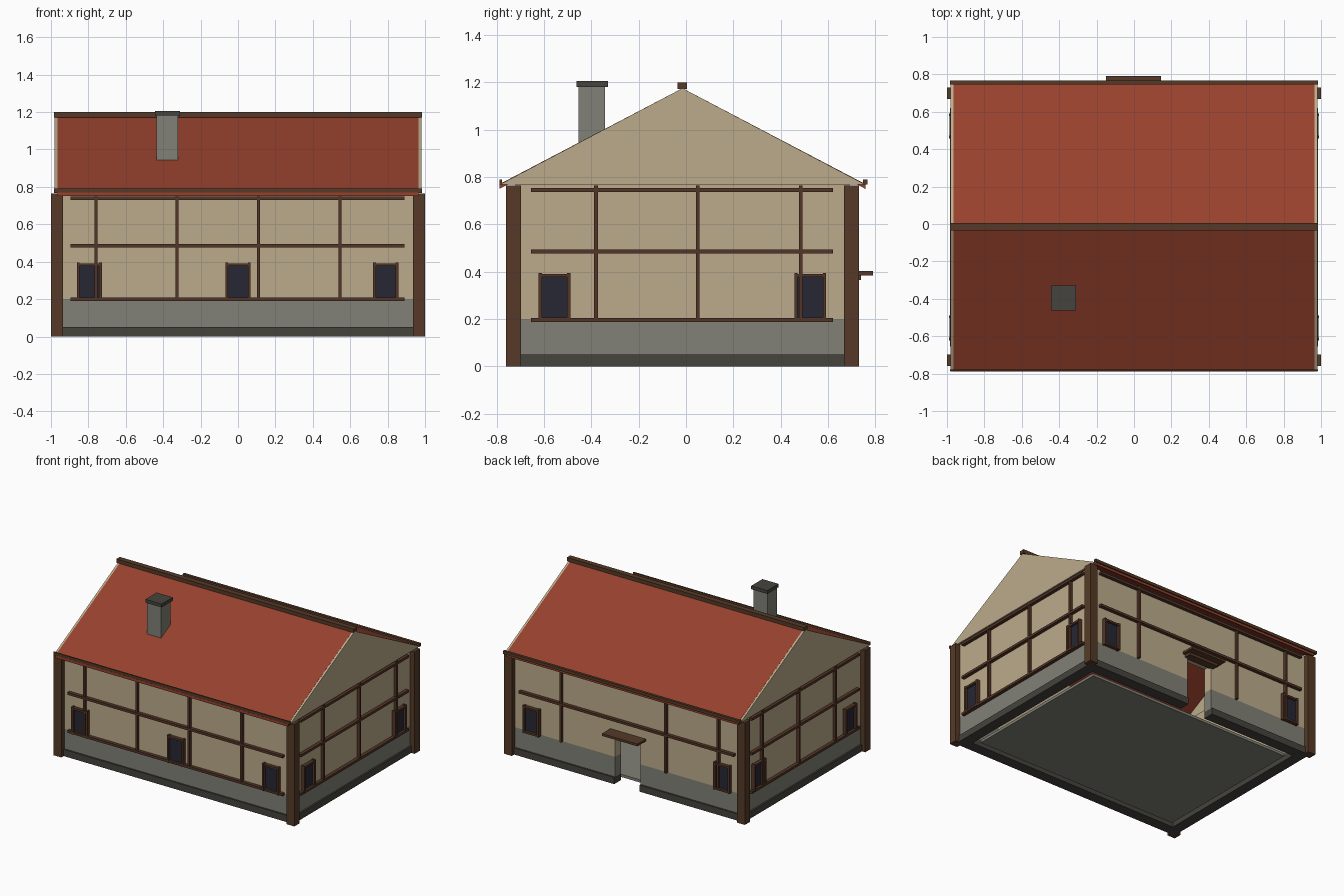
import bpy
import bmesh
from mathutils import Vector

cube = bpy.data.objects.get("Cube")
if cube:
    bpy.data.objects.remove(cube, do_unlink=True)


def material(name, r, g, b):
    m = bpy.data.materials.new(name)
    m.use_nodes = True
    m.diffuse_color = (r, g, b, 1)
    m.node_tree.nodes["Principled BSDF"].inputs["Base Color"].default_value = (r, g, b, 1)
    return m


PLASTER = material("cream plaster", 0.50, 0.41, 0.26)
STONE = material("grey stone", 0.22, 0.22, 0.185)
DARK = material("dark stone", 0.06, 0.057, 0.047)
ROOF = material("red roof tile", 0.31, 0.052, 0.026)
WOOD = material("brown wood", 0.092, 0.042, 0.02)
TIMBER = material("reddish timber", 0.088, 0.036, 0.02)
GLASS = material("dark glass", 0.02, 0.02, 0.035)

CY = -0.015                # centre line of the house body
WX, WY = 0.96, 0.705       # outer half sizes of the walls
THICK = 0.07
DOOR_W, DOOR_H = 0.105, 0.385
WALL_TOP = 0.77


def finish(name, bm, mat):
    bmesh.ops.recalc_face_normals(bm, faces=bm.faces)
    mesh = bpy.data.meshes.new(name)
    bm.to_mesh(mesh)
    bm.free()
    mesh.materials.append(mat)
    obj = bpy.data.objects.new(name, mesh)
    bpy.context.collection.objects.link(obj)
    return obj


def boxes(name, mat, spans):
    """One object from boxes given as (x0, x1, y0, y1, z0, z1)."""
    bm = bmesh.new()
    for x0, x1, y0, y1, z0, z1 in spans:
        verts = bmesh.ops.create_cube(bm, size=1)["verts"]
        lo, hi = Vector((x0, y0, z0)), Vector((x1, y1, z1))
        for v in verts:
            v.co = (lo + hi) / 2 + v.co * (hi - lo)
    return finish(name, bm, mat)


def prism(name, mat, profile, x0, x1):
    """Extrude a (y, z) outline along x."""
    bm = bmesh.new()
    face = bm.faces.new([bm.verts.new((x0, y + CY, z)) for y, z in profile])
    new = bmesh.ops.extrude_face_region(bm, geom=[face])["geom"]
    moved = [g for g in new if isinstance(g, bmesh.types.BMVert)]
    bmesh.ops.translate(bm, verts=moved, vec=(x1 - x0, 0, 0))
    return finish(name, bm, mat)


def ring(hx, hy, t, z0, z1):
    """Four walls of thickness t with the doorway left open at the back."""
    f, b = CY - hy, CY + hy
    spans = [(-hx, hx, f, f + t, z0, z1)]
    for s in (-1, 1):
        a, c = sorted((s * hx, s * (hx - t)))
        spans.append((a, c, f + t, b - t, z0, z1))
        a, c = sorted((s * hx, s * DOOR_W))
        spans.append((a, c, b - t, b, z0, z1))
    return spans


# Walls and floor
boxes("plinth", DARK, ring(WX + 0.012, WY + 0.012, THICK + 0.012, 0, 0.05))
boxes("stone_wall", STONE, ring(WX, WY, THICK, 0.05, 0.2))
boxes("plaster_wall", PLASTER, ring(WX, WY, THICK, 0.2, WALL_TOP)
      + [(-DOOR_W, DOOR_W, CY + WY - THICK, CY + WY, DOOR_H, WALL_TOP)])
boxes("floor", STONE, [(-0.85, 0.85, CY - 0.595, CY + 0.595, 0, 0.02)])

# Corner posts
for sx, side in ((-1, "right"), (1, "left")):
    for sy, end in ((-1, "front"), (1, "back")):
        xs = sorted((sx * 0.935, sx * 1.0))
        ys = sorted((sy * 0.682, sy * 0.745))
        boxes(f"{end}_{side}_post", WOOD, [(*xs, ys[0] + CY, ys[1] + CY, 0, WALL_TOP - 0.005)])


def on_wall(side, u0, u1, z0, z1, d0, d1):
    """Box on a wall: u runs along it, d is the distance out of its face."""
    if side in ("front", "back"):
        s = -1 if side == "front" else 1
        ys = sorted((CY + s * (WY + d0), CY + s * (WY + d1)))
        return (u0, u1, *ys, z0, z1)
    s = 1 if side == "left" else -1
    xs = sorted((s * (WX + d0), s * (WX + d1)))
    return (*xs, u0, u1, z0, z1)


LONG_STUDS = (-0.76, -0.325, 0.11, 0.545)
SIDE_STUDS = (-0.38, 0.05, 0.485)
LAYOUT = {
    "front": ((-0.895, 0.89), (0.2, 0.485, 0.74), LONG_STUDS, (-0.795, 0, 0.79)),
    "back": ((-0.895, 0.89), (0.485, 0.74), (-0.76, -0.325, 0.545), (-0.795, 0.79)),
    "left": ((-0.655, 0.62), (0.196, 0.485, 0.745), SIDE_STUDS, (-0.555, 0.525)),
    "right": ((-0.655, 0.62), (0.196, 0.485, 0.745), SIDE_STUDS, (-0.555, 0.525)),
}

# Timber framing and windows
for side, (span, rails, studs, windows) in LAYOUT.items():
    beams = [on_wall(side, *span, z - 0.009, z + 0.009, -0.005, 0.025) for z in rails]
    for u in studs:
        low = 0.2
        beams.append(on_wall(side, u - 0.008, u + 0.008, low, 0.765, -0.005, 0.022))
    boxes(f"{side}_timbers", TIMBER, beams)
    panes, frames = [], []
    for u in windows:
        panes.append(on_wall(side, u - 0.056, u + 0.056, 0.205, 0.38, 0, 0.009))
        for s in (-1, 1):
            c = u + s * 0.06
            frames.append(on_wall(side, c - 0.007, c + 0.007, 0.19, 0.395, -0.005, 0.028))
        for z in (0.2, 0.385):
            frames.append(on_wall(side, u - 0.066, u + 0.066, z - 0.008, z + 0.006, -0.005, 0.027))
    boxes(f"{side}_window_glass", GLASS, panes)
    boxes(f"{side}_window_frames", TIMBER, frames)

# Door canopy and its lintel
boxes("door_canopy", WOOD, [(-0.15, 0.145, CY + WY - 0.01, 0.79, 0.385, 0.402)])
boxes("door_lintel", WOOD, [(-0.125, 0.125, CY + WY - 0.01, 0.74, 0.365, 0.385)])

# Roof, gables, ridge and eaves
EAVE, PEAK = 0.7725, 1.175
prism("roof", ROOF, [(-EAVE, 0.77), (0, PEAK), (EAVE, 0.77),
                     (EAVE, 0.75), (0, PEAK - 0.02), (-EAVE, 0.75)], -0.965, 0.965)
for s, side in ((-1, "right"), (1, "left")):
    prism(f"{side}_gable", PLASTER, [(-EAVE, 0.768), (0, PEAK), (EAVE, 0.768)],
          s * 0.95 if s < 0 else 0.965, -0.98 if s < 0 else 0.98) if s > 0 else \
        prism(f"{side}_gable", PLASTER, [(-EAVE, 0.768), (0, PEAK), (EAVE, 0.768)], -0.98, -0.965)
    ys = sorted((s * 0.762, s * 0.782))
    boxes("front_eave_beam" if s < 0 else "back_eave_beam", WOOD,
          [(-0.983, 0.983, CY + ys[0] + (0.01 if s < 0 else 0), CY + ys[1], 0.768, 0.79)])
boxes("ridge_beam", WOOD, [(-0.985, 0.985, CY - 0.02, CY + 0.02, 1.172, 1.2)])

# Chimney
boxes("chimney", STONE, [(-0.435, -0.32, -0.455, -0.343, 0.935, 1.18)])
boxes("chimney_cap", DARK, [(-0.445, -0.31, -0.463, -0.33, 1.18, 1.205)])
